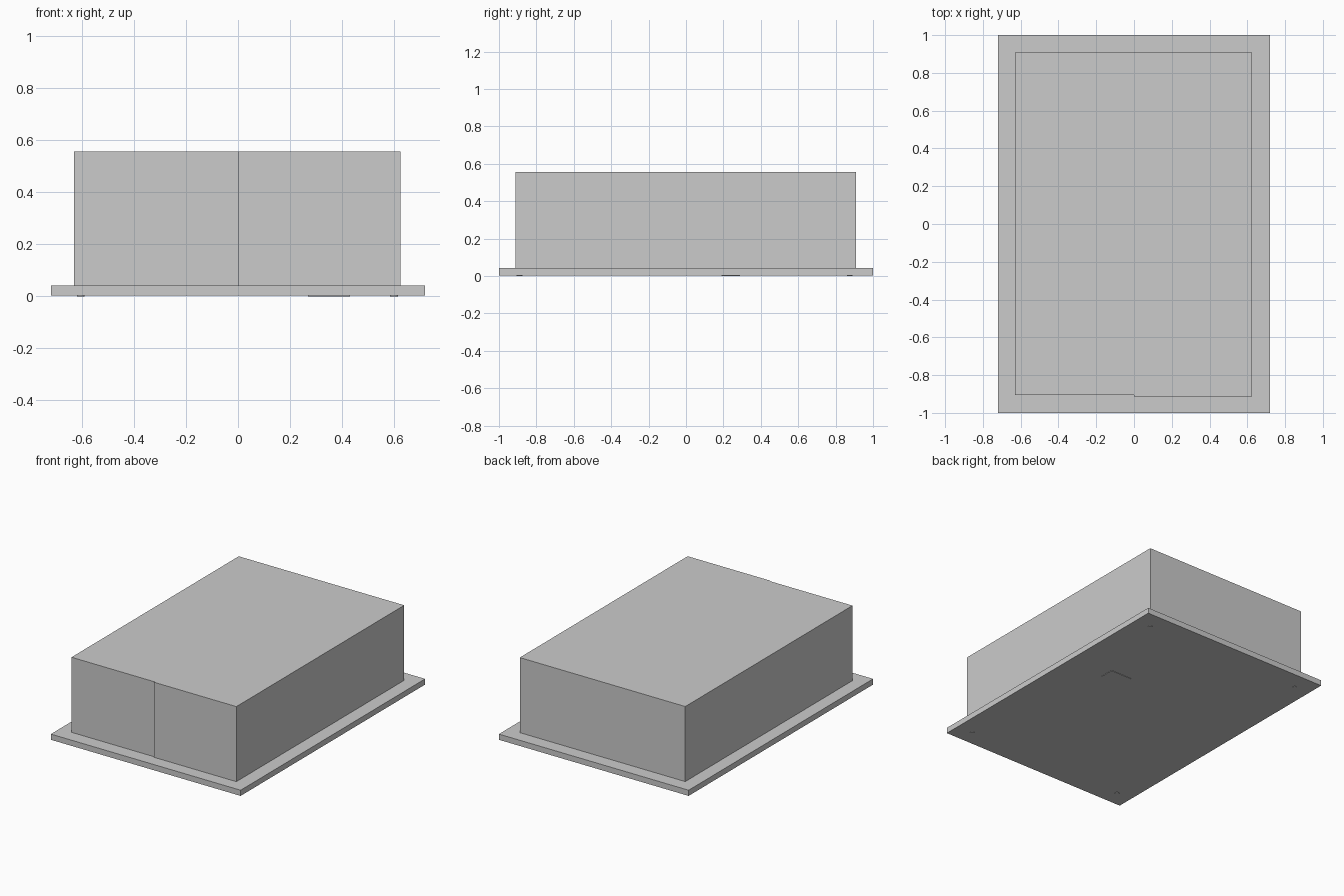
import bpy, bmesh

if "Cube" in bpy.data.objects:
    bpy.data.objects.remove(bpy.data.objects["Cube"])


def prism(name, outline, z0, z1):
    """Closed solid from a counter-clockwise outline between two heights."""
    bm = bmesh.new()
    face = bm.faces.new([bm.verts.new((x, y, z0)) for x, y in outline])
    top = bmesh.ops.extrude_face_region(bm, geom=[face])["geom"]
    verts = [g for g in top if isinstance(g, bmesh.types.BMVert)]
    bmesh.ops.translate(bm, verts=verts, vec=(0, 0, z1 - z0))
    bmesh.ops.recalc_face_normals(bm, faces=bm.faces)
    # extrusion keeps or drops the base depending on context: cap any open loop
    open_edges = [e for e in bm.edges if e.is_boundary]
    if open_edges:
        bmesh.ops.holes_fill(bm, edges=open_edges, sides=0)
    bmesh.ops.recalc_face_normals(bm, faces=bm.faces)
    mesh = bpy.data.meshes.new(name)
    bm.to_mesh(mesh)
    bm.free()
    obj = bpy.data.objects.new(name, mesh)
    bpy.context.collection.objects.link(obj)
    return obj


def rect(x0, x1, y0, y1):
    return [(x0, y0), (x1, y0), (x1, y1), (x0, y1)]


FACE_Z = 0.003    # outer face of the cover, just above its fittings
PLATE_TOP = 0.042
BOX_TOP = 0.557

# wide cover plate
prism("cover_plate", rect(-0.72, 0.72, -1.0, 1.0), FACE_Z, PLATE_TOP)

# housing, wrapped sheet with a small lap at the middle of the front wall
prism("housing", [(0, -0.912), (0.626, -0.912), (0.626, 0.908), (-0.63, 0.908),
                  (-0.63, -0.905), (0, -0.905)], PLATE_TOP, BOX_TOP)

# latch plate on the underside
prism("latch", rect(0.27, 0.43, 0.19, 0.29), 0.0, FACE_Z)

# corner screws on the underside
for x in (-0.605, 0.6):
    for y in (-0.89, 0.875):
        bpy.ops.mesh.primitive_cylinder_add(vertices=16, radius=0.015, depth=FACE_Z,
                                            location=(x, y, FACE_Z / 2))
        screw = bpy.context.object
        screw.name = "corner_screw"
        bpy.ops.object.shade_smooth_by_angle()
